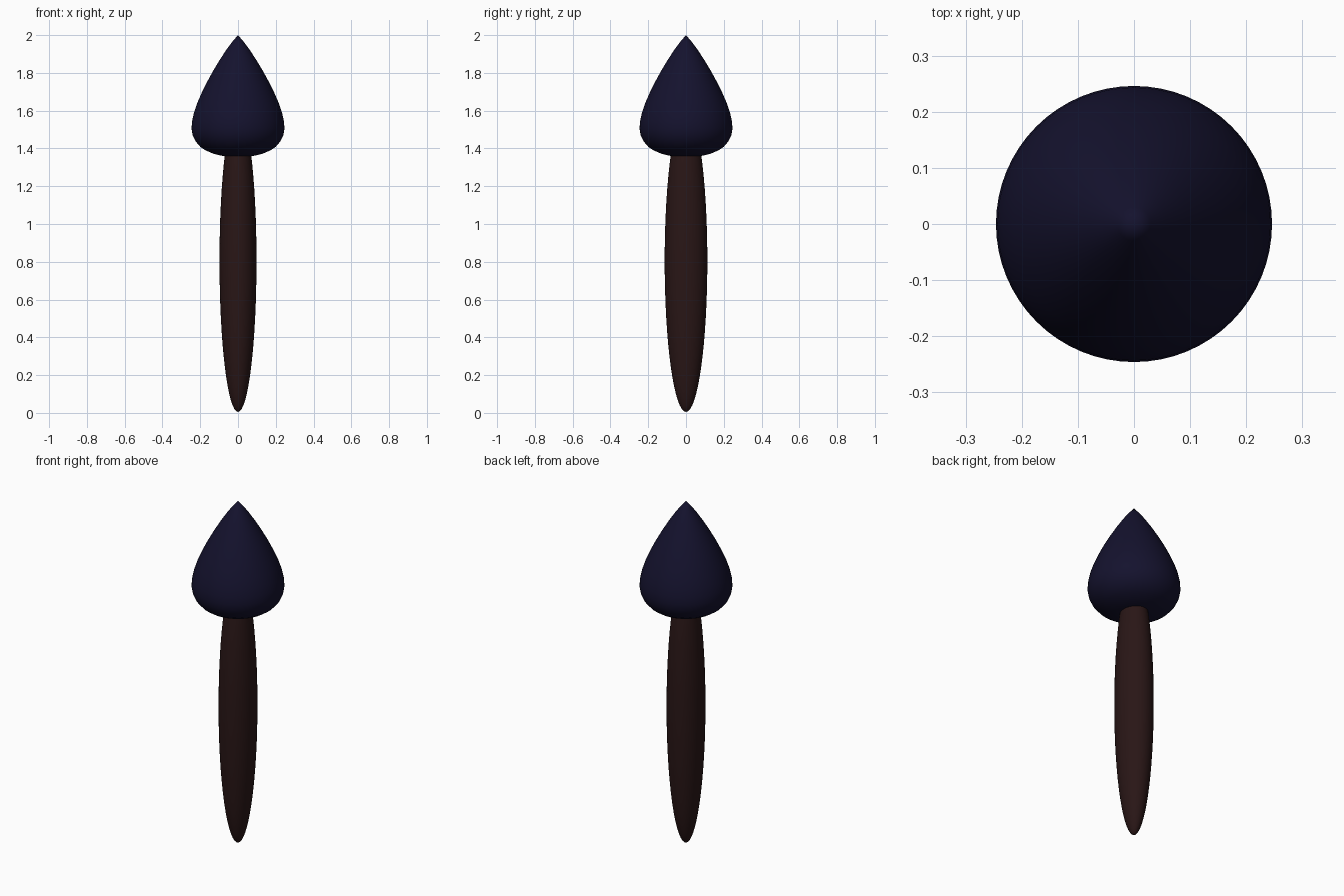
import bpy, bmesh, math

if "Cube" in bpy.data.objects:
    bpy.data.objects.remove(bpy.data.objects["Cube"])


def material(name, color):
    m = bpy.data.materials.new(name)
    m.diffuse_color = (*color, 1)
    m.use_nodes = True
    m.node_tree.nodes["Principled BSDF"].inputs["Base Color"].default_value = m.diffuse_color
    return m


def lathe(name, profile, mat, segments=64):
    """Spin an (r, z) profile round the z axis."""
    bm = bmesh.new()
    verts = [bm.verts.new((r, 0, z)) for r, z in profile]
    edges = [bm.edges.new(pair) for pair in zip(verts, verts[1:])]
    bmesh.ops.spin(bm, geom=verts + edges, cent=(0, 0, 0), axis=(0, 0, 1),
                   angle=math.tau, steps=segments, use_duplicate=False)
    bmesh.ops.remove_doubles(bm, verts=bm.verts, dist=1e-4)
    bmesh.ops.recalc_face_normals(bm, faces=bm.faces)
    for f in bm.faces:
        f.smooth = True
    mesh = bpy.data.meshes.new(name)
    bm.to_mesh(mesh)
    bm.free()
    mesh.materials.append(mat)
    obj = bpy.data.objects.new(name, mesh)
    bpy.context.collection.objects.link(obj)
    return obj


# Handle: long oval, slightly narrower in x than in y, its top inside the head
bpy.ops.mesh.primitive_uv_sphere_add(segments=48, ring_count=32, location=(0, 0, 0.805))
handle = bpy.context.object
handle.name = "handle"
handle.scale = (0.098, 0.113, 0.8)
handle.data.materials.append(material("dark_wood", (0.022, 0.008, 0.008)))
bpy.ops.object.shade_smooth()

# Head: pointed teardrop with a rounded underside
head_profile = [
    (0, 1.355), (0.05, 1.357), (0.09, 1.362), (0.13, 1.372), (0.17, 1.389),
    (0.2, 1.409), (0.225, 1.438), (0.24, 1.47), (0.246, 1.505), (0.243, 1.545),
    (0.233, 1.59), (0.216, 1.64), (0.192, 1.695), (0.165, 1.75), (0.132, 1.81),
    (0.098, 1.867), (0.06, 1.925), (0.03, 1.965), (0, 2.0)]
lathe("head", head_profile, material("dark_navy", (0.007, 0.006, 0.027)))
